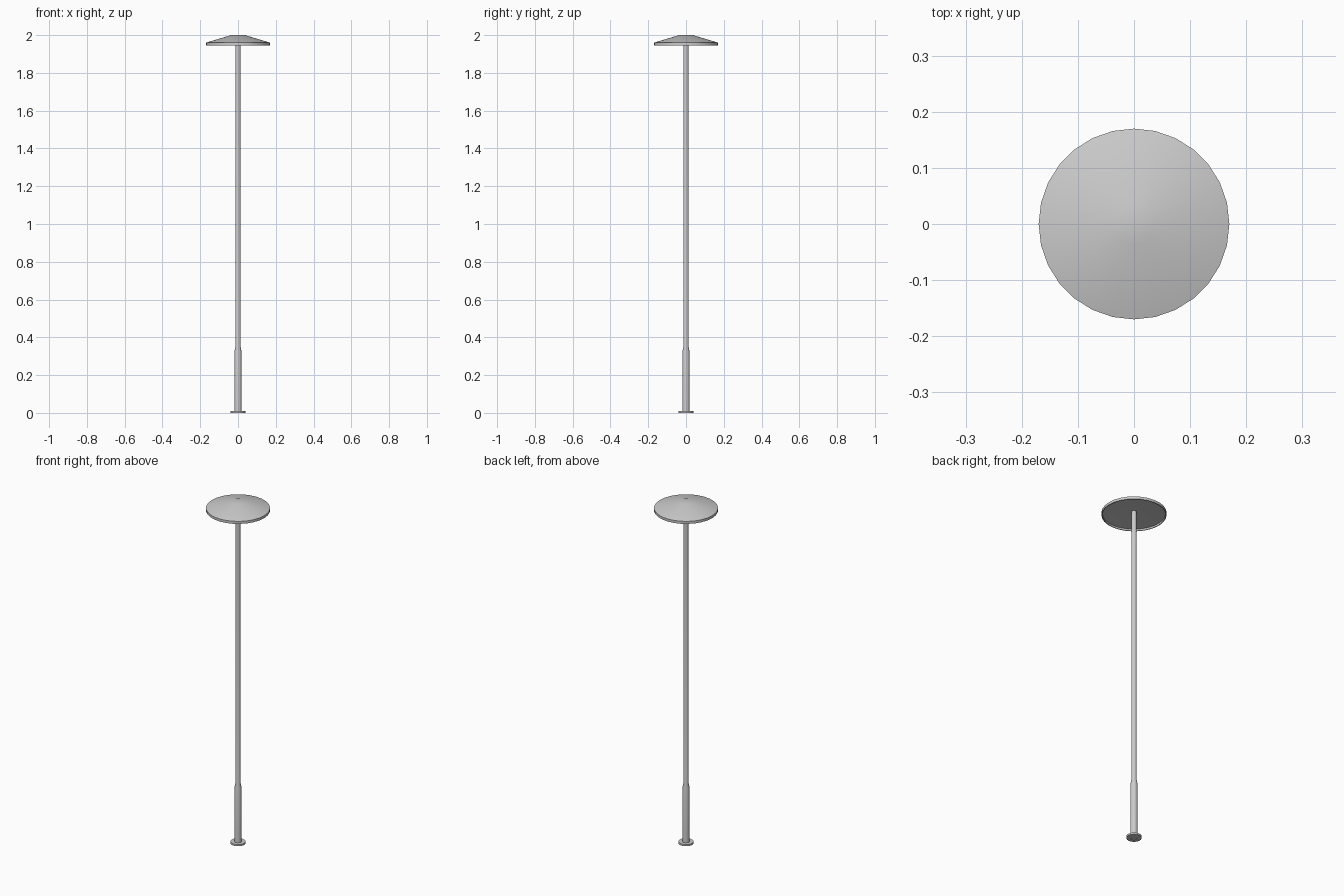
import bpy, bmesh, math

if "Cube" in bpy.data.objects:
    bpy.data.objects.remove(bpy.data.objects["Cube"])

def lathe(name, profile, sides, closed=False):
    """Revolve (radius, z) points about z; radius 0 becomes a pole."""
    bm = bmesh.new()
    rings = []
    for r, z in profile:
        if r == 0:
            rings.append([bm.verts.new((0, 0, z))] * sides)
        else:
            rings.append([bm.verts.new((r * math.cos(2 * math.pi * i / sides),
                                        r * math.sin(2 * math.pi * i / sides), z))
                          for i in range(sides)])
    pairs = list(zip(rings, rings[1:]))
    if closed:
        pairs.append((rings[-1], rings[0]))
    for a, b in pairs:
        for i in range(sides):
            j = (i + 1) % sides
            loop = list(dict.fromkeys([a[i], a[j], b[j], b[i]]))
            bm.faces.new(loop)
    bmesh.ops.recalc_face_normals(bm, faces=bm.faces)
    me = bpy.data.meshes.new(name)
    bm.to_mesh(me)
    bm.free()
    ob = bpy.data.objects.new(name, me)
    bpy.context.collection.objects.link(ob)
    bpy.ops.object.select_all(action='DESELECT')
    ob.select_set(True)
    bpy.context.view_layer.objects.active = ob
    bpy.ops.object.shade_smooth_by_angle(angle=math.radians(30))
    return ob

# Ground flange ring
lathe("base_flange", [(0.019, 0), (0.04, 0), (0.04, 0.01), (0.019, 0.01)], 28, closed=True)

# Thick lower sleeve tapering into the slim pole
lathe("pole", [(0, 0.002), (0.019, 0.002), (0.019, 0.325), (0.014, 0.35), (0.014, 1.97), (0, 1.97)], 28)

# Shallow conical lamp shade with flat cap, rim and recessed underside
lathe("lamp_shade", [(0, 2.0), (0.036, 2.0), (0.17, 1.96), (0.17, 1.945),
                     (0.165, 1.945), (0.165, 1.955), (0, 1.965)], 28)
